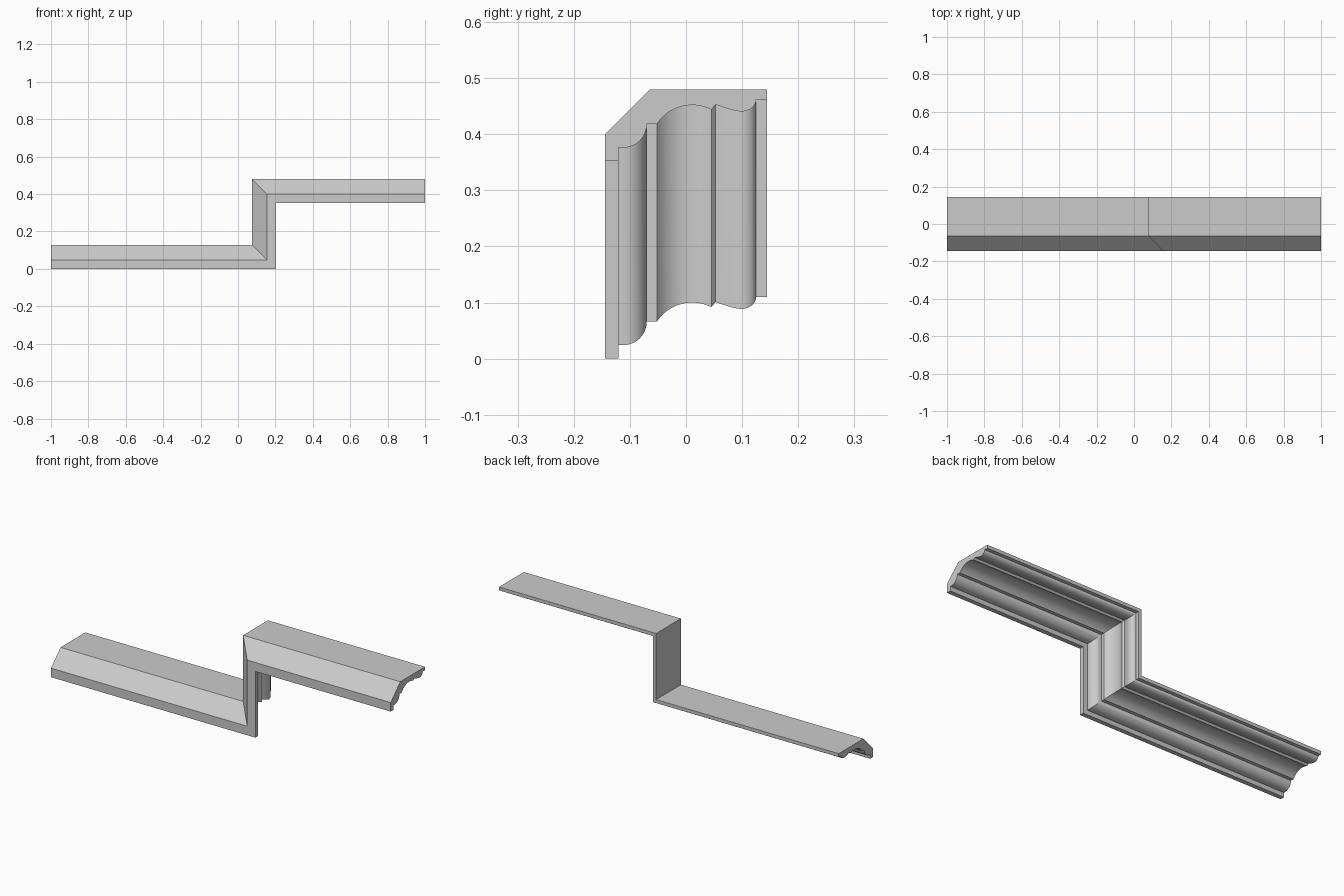
import bpy, bmesh
from math import sin, cos, radians, sqrt

if "Cube" in bpy.data.objects:
    bpy.data.objects.remove(bpy.data.objects["Cube"])


def arc(cy, ch, ry, rh, a0, a1, n):
    """Elliptical arc points in the (y, h) cross-section plane."""
    out = []
    for i in range(n + 1):
        a = radians(a0 + (a1 - a0) * i / n)
        out.append((cy + ry * cos(a), ch + rh * sin(a)))
    return out


# Cross-section: y across, h = height above the moulded face
profile = [(-0.144, 0.0), (-0.12, 0.0), (-0.12, 0.024)]
profile += arc(-0.112, 0.066, 0.042, 0.042, -90, 0, 10)          # small cove
R = 0.0754                                                      # wide hollow
for i in range(17):
    y = -0.052 + 0.097 * i / 16
    profile.append((y, 0.1 - R + sqrt(R * R - (y - 0.011) ** 2)))
for i in range(8):                                              # ogee slope
    t = i / 8
    profile.append((0.053 + 0.045 * t, 0.0885 + 0.0125 * (1 - t) ** 1.4))
profile += arc(0.098, 0.11, 0.027, 0.0215, -90, 0, 10)           # ogee bead
profile += [(0.144, 0.11), (0.144, 0.128), (-0.064, 0.128), (-0.144, 0.048)]


# Sweep along the stepped path with mitred corners
def stations(h):
    x, low, high = 0.203 - h, h, 0.352 + h
    return [(-1, low), (x, low), (x, high), (1, high)]


bm = bmesh.new()
rings = [[bm.verts.new((stations(h)[k][0], y, stations(h)[k][1]))
          for y, h in profile] for k in range(4)]
n = len(profile)
for a, b in zip(rings, rings[1:]):
    for i in range(n):
        j = (i + 1) % n
        bm.faces.new((a[i], a[j], b[j], b[i]))
bm.faces.new(rings[0])
bm.faces.new(rings[-1])
bmesh.ops.recalc_face_normals(bm, faces=bm.faces)

mesh = bpy.data.meshes.new("stepped_moulding")
bm.to_mesh(mesh)
bm.free()
moulding = bpy.data.objects.new("stepped_moulding", mesh)
bpy.context.collection.objects.link(moulding)
bpy.context.view_layer.objects.active = moulding
moulding.select_set(True)
bpy.ops.object.shade_smooth_by_angle(angle=radians(30))
